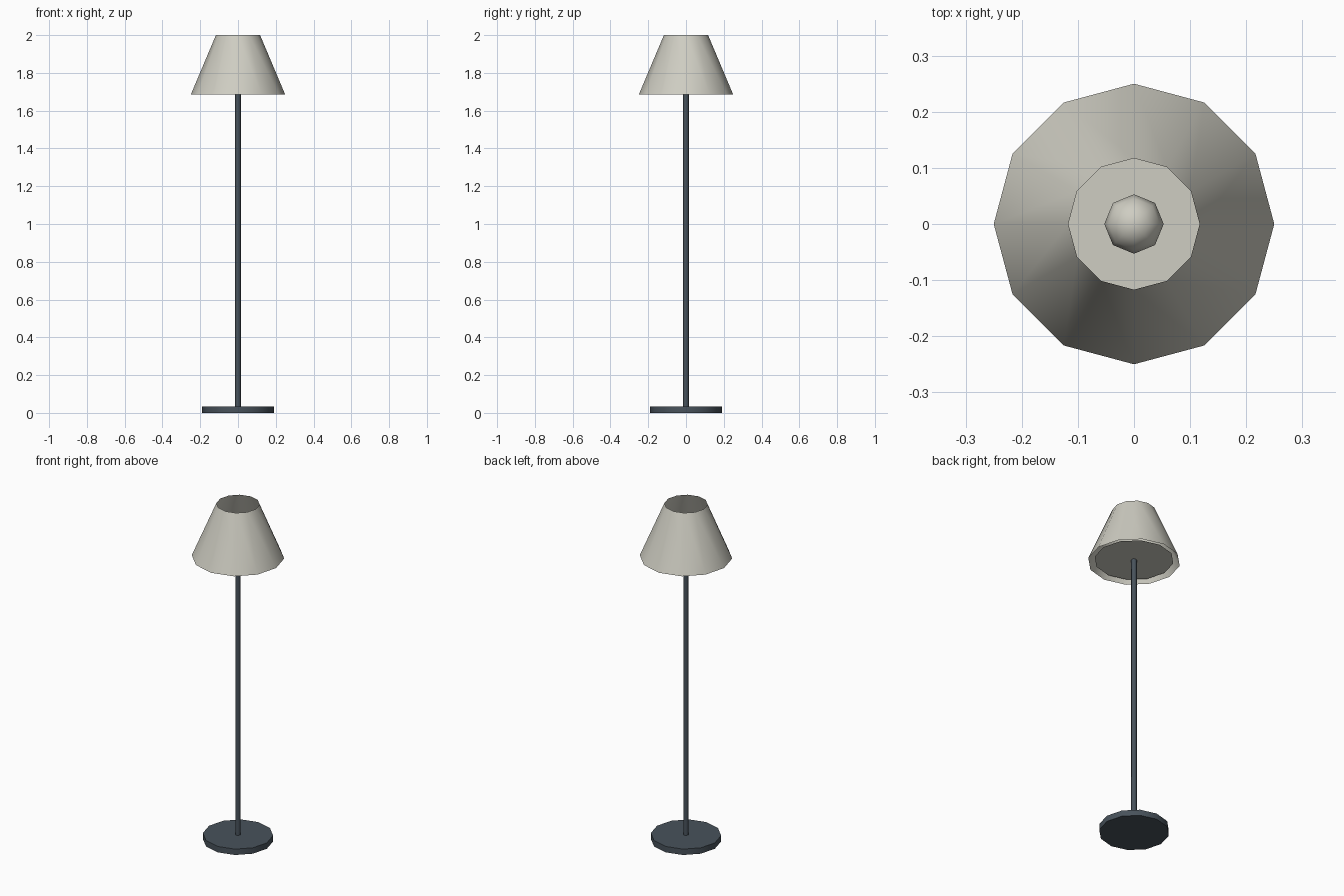
import bpy, math

if "Cube" in bpy.data.objects:
    bpy.data.objects.remove(bpy.data.objects["Cube"])


def material(name, color):
    m = bpy.data.materials.new(name)
    m.diffuse_color = (*color, 1)
    m.use_nodes = True
    m.node_tree.nodes["Principled BSDF"].inputs["Base Color"].default_value = m.diffuse_color
    return m


metal = material("dark_metal", (0.065, 0.085, 0.105))
fabric = material("cream_fabric", (0.62, 0.61, 0.54))


def finish(name, mat, angle=40):
    ob = bpy.context.object
    ob.name = name
    ob.data.materials.append(mat)
    bpy.ops.object.shade_smooth_by_angle(angle=math.radians(angle))
    return ob


def tapered(name, r_low, r_high, z0, z1, sides, mat, caps='NGON', turn=0, angle=40):
    bpy.ops.mesh.primitive_cone_add(vertices=sides, radius1=r_low, radius2=r_high,
                                    depth=z1 - z0, end_fill_type=caps,
                                    location=(0, 0, (z0 + z1) / 2), rotation=(0, 0, turn))
    return finish(name, mat, angle)


# Foot and pole
tapered("base", 0.19, 0.19, 0, 0.035, 12, metal)
tapered("pole", 0.015, 0.015, 0.035, 1.70, 8, metal, angle=50)

# Open shade
tapered("shade", 0.25, 0.117, 1.685, 2.0, 12, fabric, caps='NOTHING')

# Plate just inside the shade's lower rim
bpy.ops.mesh.primitive_circle_add(vertices=12, radius=0.215, fill_type='NGON',
                                  location=(0, 0, 1.697))
finish("diffuser_plate", fabric)

# Bulb resting on the plate
bpy.ops.mesh.primitive_uv_sphere_add(segments=8, ring_count=6, radius=0.053,
                                     location=(0, 0, 1.75))
finish("bulb", fabric, 60)
